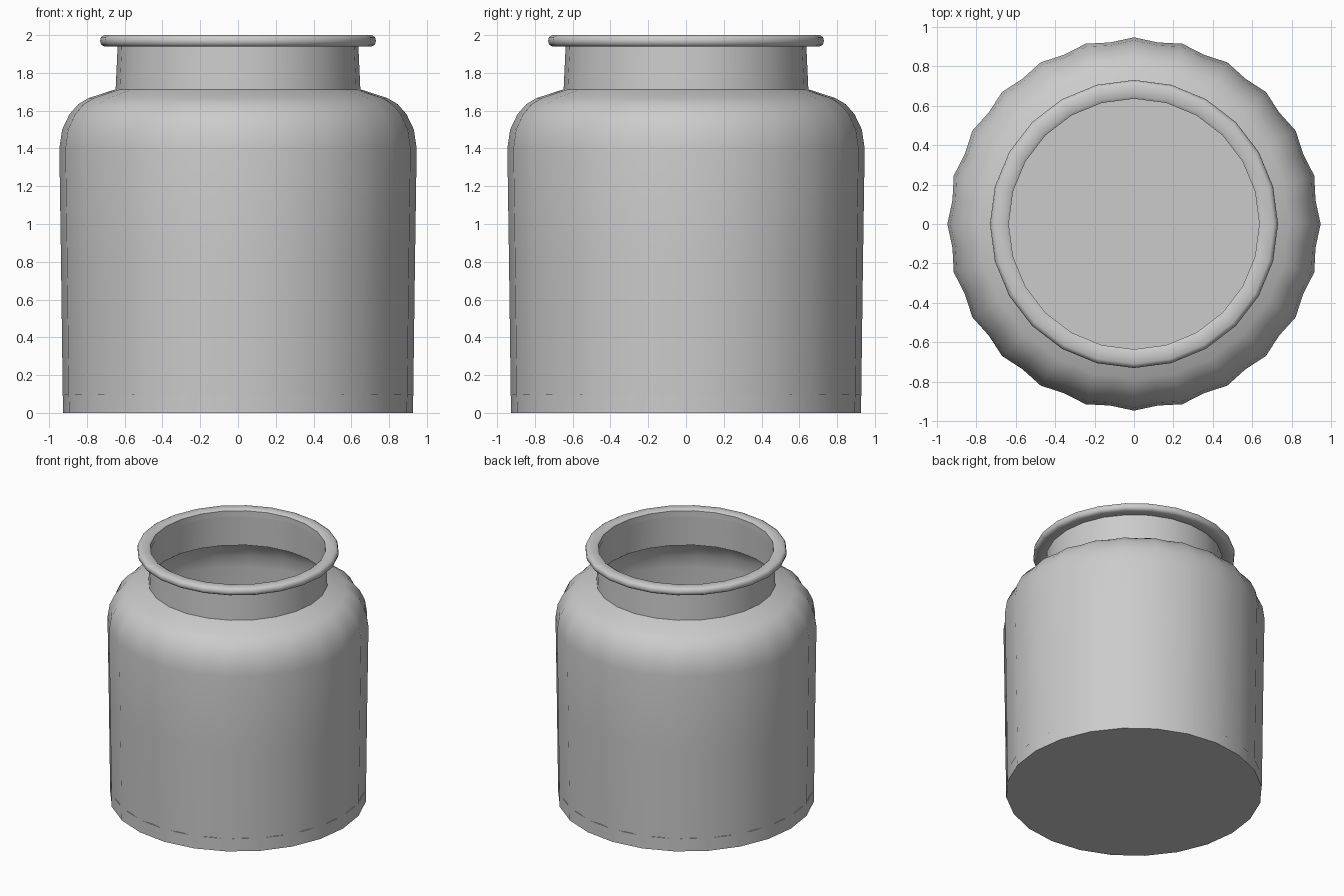
import bpy, bmesh, math

if "Cube" in bpy.data.objects:
    bpy.data.objects.remove(bpy.data.objects["Cube"])


def lathe(name, profile, steps, flute=None, closed=False, caps=False, angle=35):
    """Revolve (radius, z) points; flute gives each ring's alternating ridge depth."""
    bm = bmesh.new()
    rings = []
    for i, (r, z) in enumerate(profile):
        ring = []
        for k in range(steps):
            a = 2 * math.pi * k / steps
            rad = r - (flute[i] if flute and k % 2 else 0)
            ring.append(bm.verts.new((rad * math.cos(a), rad * math.sin(a), z)))
        rings.append(ring)
    pairs = list(zip(rings, rings[1:]))
    if closed:
        pairs.append((rings[-1], rings[0]))
    for low, high in pairs:
        for k in range(steps):
            n = (k + 1) % steps
            bm.faces.new((low[k], low[n], high[n], high[k]))
    if caps:
        bm.faces.new(rings[0][::-1])
        bm.faces.new(rings[-1])
    mesh = bpy.data.meshes.new(name)
    bm.to_mesh(mesh)
    bm.free()
    ob = bpy.data.objects.new(name, mesh)
    bpy.context.collection.objects.link(ob)
    bpy.ops.object.select_all(action='DESELECT')
    ob.select_set(True)
    bpy.context.view_layer.objects.active = ob
    bpy.ops.object.shade_smooth_by_angle(angle=math.radians(angle))
    return ob


# Fluted body wall with rounded shoulder
body = [(0.926, 0), (0.928, 0.1), (0.937, 0.8), (0.946, 1.4), (0.931, 1.5),
        (0.893, 1.58), (0.845, 1.635), (0.79, 1.667), (0.645, 1.714)]
lathe("jar_body", body, 48, flute=[0.018] * 7 + [0.014, 0.005])

# Solid floor plate
lathe("jar_floor", [(0.925, 0), (0.925, 0.1)], 24, caps=True)

# Open neck
lathe("jar_neck", [(0.648, 1.71), (0.637, 1.95)], 24)

# Rounded rim ring
rim = [(0.635, 1.945), (0.65, 1.94), (0.708, 1.94), (0.725, 1.95), (0.73, 1.97),
       (0.725, 1.99), (0.708, 2.0), (0.65, 2.0), (0.635, 1.99)]
lathe("jar_rim", rim, 24, closed=True, angle=50)
